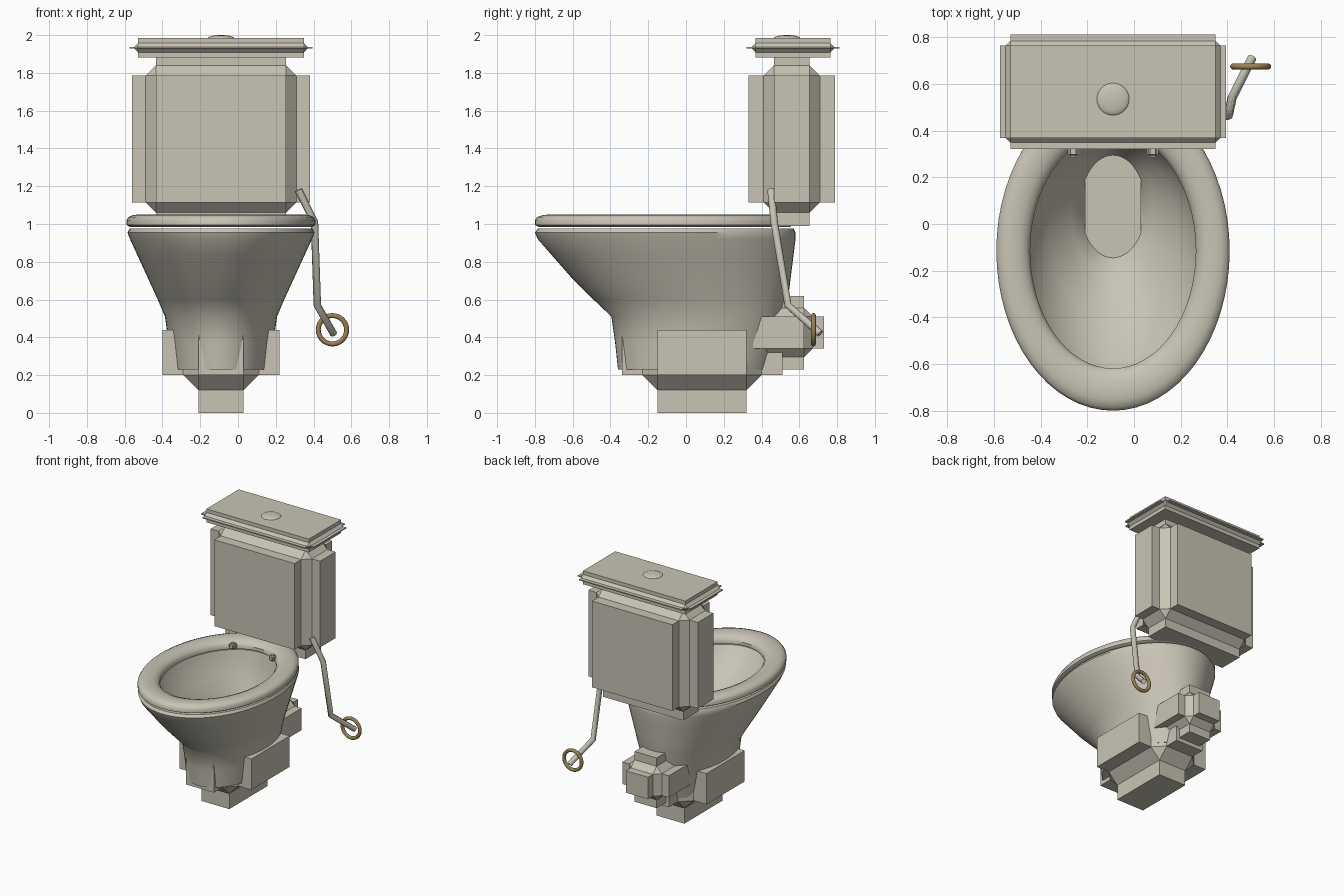
import bpy, bmesh
from math import pi, sin, cos
from mathutils import Matrix, Vector

old = bpy.data.objects.get("Cube")
if old:
    bpy.data.objects.remove(old)

MID = -0.09  # centre line of the fixture


def material(name, colour):
    mat = bpy.data.materials.new(name)
    mat.use_nodes = True
    mat.diffuse_color = colour
    mat.node_tree.nodes["Principled BSDF"].inputs["Base Color"].default_value = colour
    return mat


ceramic = material("warm_white_ceramic", (0.58, 0.55, 0.46, 1))
bronze = material("aged_bronze", (0.32, 0.22, 0.09, 1))


def finish(name, bm, mat=ceramic, smooth=False):
    bmesh.ops.recalc_face_normals(bm, faces=bm.faces[:])
    mesh = bpy.data.meshes.new(name)
    bm.to_mesh(mesh)
    bm.free()
    mesh.materials.append(mat)
    obj = bpy.data.objects.new(name, mesh)
    bpy.context.collection.objects.link(obj)
    if smooth:
        bpy.ops.object.select_all(action='DESELECT')
        obj.select_set(True)
        bpy.context.view_layer.objects.active = obj
        bpy.ops.object.shade_smooth_by_angle(angle=0.7)
    return obj


def padded_box(name, centre, half, bevel, pad):
    """Chamfered box whose six main faces are pushed outwards."""
    bm = bmesh.new()
    bmesh.ops.create_cube(bm, size=2, matrix=Matrix.Diagonal((*half, 1)))
    bmesh.ops.bevel(bm, geom=bm.edges[:], offset=bevel, offset_type='OFFSET',
                    segments=1, profile=0.5, affect='EDGES')
    bm.normal_update()
    main = [f for f in bm.faces if max(abs(c) for c in f.normal) > 0.99]
    for face in bmesh.ops.extrude_discrete_faces(bm, faces=main)["faces"]:
        face.normal_update()
        n = face.normal.copy()
        push = Vector([n[i] * pad[i] for i in range(3)])
        bmesh.ops.translate(bm, verts=face.verts[:], vec=push)
    bmesh.ops.translate(bm, verts=bm.verts[:], vec=centre)
    return finish(name, bm)


def loft(name, levels, sides=64, closed=False):
    """Skin ellipses given as (z, half width, front y, back y)."""
    bm = bmesh.new()
    rings = []
    for z, hx, front, back in levels:
        cy, ry = (front + back) / 2, (back - front) / 2
        rings.append([bm.verts.new((MID + hx * cos(2 * pi * i / sides),
                                    cy + ry * sin(2 * pi * i / sides), z))
                      for i in range(sides)])
    pairs = list(zip(rings, rings[1:]))
    if closed:
        pairs.append((rings[-1], rings[0]))
    else:
        bm.faces.new(rings[0])
        bm.faces.new(rings[-1])
    for a, b in pairs:
        for i in range(sides):
            j = (i + 1) % sides
            bm.faces.new((a[i], a[j], b[j], b[i]))
    return finish(name, bm, smooth=True)


# Cistern and its lid
padded_box("tank", (MID, 0.56, 1.45), (0.40, 0.15, 0.39), 0.055, (0.07, 0.08, 0.07))
padded_box("tank_lid", (MID, 0.567, 1.933), (0.46, 0.218, 0.024), 0.02, (0.025, 0.028, 0.028))

# Flush button
bm = bmesh.new()
bmesh.ops.create_uvsphere(bm, u_segments=32, v_segments=16, radius=1,
                          matrix=Matrix.Translation((MID, 0.535, 1.983))
                          @ Matrix.Diagonal((0.07, 0.07, 0.017, 1)))
finish("flush_button", bm, smooth=True)

# Pedestal and rear outlet
padded_box("pedestal", (MID, 0.085, 0.32), (0.20, 0.315, 0.20), 0.08, (0.11, 0.11, 0.12))
padded_box("outlet", (MID, 0.49, 0.425), (0.14, 0.18, 0.13), 0.045, (0.06, 0.06, 0.065))

# Bowl: outer wall up to the rim, then the basin down inside
loft("bowl", [
    (0.23, 0.26, -0.36, 0.45), (0.37, 0.277, -0.375, 0.49), (0.51, 0.297, -0.395, 0.52),
    (0.60, 0.335, -0.49, 0.54), (0.72, 0.39, -0.61, 0.555), (0.84, 0.445, -0.715, 0.57),
    (0.92, 0.482, -0.785, 0.58), (0.955, 0.495, -0.80, 0.58), (0.975, 0.485, -0.785, 0.57),
    (0.975, 0.37, -0.63, 0.40), (0.90, 0.34, -0.57, 0.385), (0.80, 0.27, -0.42, 0.36),
    (0.70, 0.18, -0.22, 0.32), (0.64, 0.14, -0.145, 0.295), (0.56, 0.11, -0.08, 0.25)])

# Seat ring with a rounded section
section = [(0.985, 0.015), (0.995, 0), (1.02, 0), (1.037, 0.01), (1.048, 0.035),
           (1.05, 0.065), (1.046, 0.1), (1.032, 0.13), (1.01, 0.145), (0.985, 0.145)]
loft("seat", [(z, 0.5 - d, -0.80 + d * 1.25, 0.57 - d * 1.25) for z, d in section], closed=True)

# Seat hinges
for side, label in ((-1, "right"), (1, "left")):
    padded_box("hinge_" + label, (MID + side * 0.17, 0.31, 1.015),
               (0.018, 0.018, 0.018), 0.006, (0.006, 0.006, 0.006))

# Bent flush lever as a swept tube
curve = bpy.data.curves.new("lever_path", 'CURVE')
curve.dimensions = '3D'
curve.bevel_depth = 0.02
curve.bevel_resolution = 3
curve.use_fill_caps = True
path = [(0.32, 0.45, 1.18), (0.405, 0.467, 1.01), (0.42, 0.54, 0.57), (0.505, 0.71, 0.42)]
spline = curve.splines.new('POLY')
spline.points.add(len(path) - 1)
for point, co in zip(spline.points, path):
    point.co = (*co, 1)
curve.materials.append(ceramic)
bpy.context.collection.objects.link(bpy.data.objects.new("flush_lever", curve))

# Pull ring
bpy.ops.mesh.primitive_torus_add(major_segments=40, minor_segments=12, major_radius=0.075,
                                 minor_radius=0.013, location=(0.5, 0.675, 0.44),
                                 rotation=(pi / 2, 0, 0))
ring = bpy.context.object
ring.name = "pull_ring"
ring.data.materials.append(bronze)
bpy.ops.object.shade_smooth_by_angle(angle=0.7)
